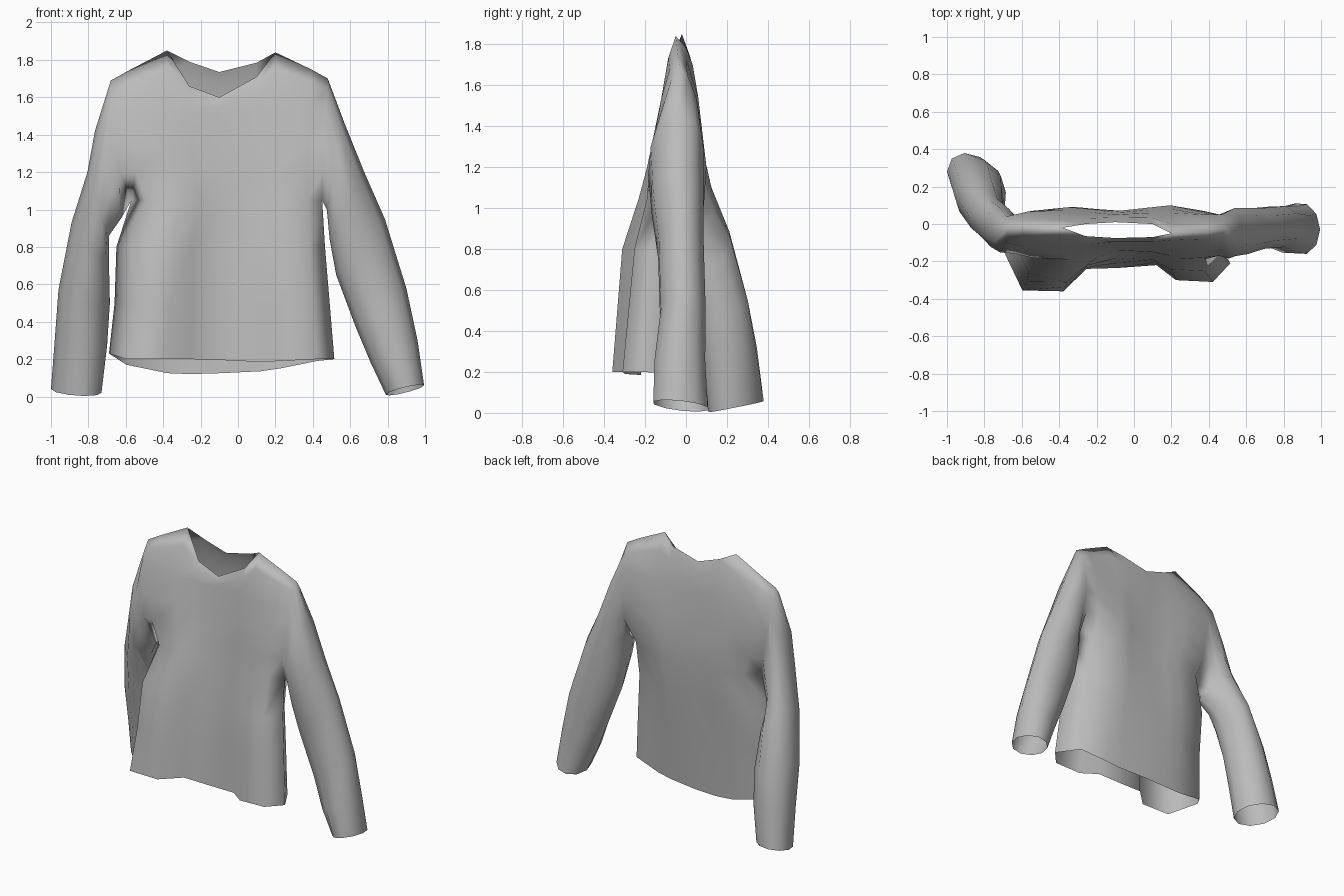
import bpy, bmesh, math
from mathutils import Vector

cube = bpy.data.objects.get("Cube")
if cube:
    bpy.data.objects.remove(cube, do_unlink=True)

# One knitted-fabric colour
fabric = bpy.data.materials.new("grey_fabric")
fabric.use_nodes = True
grey = (0.5, 0.5, 0.5, 1)
fabric.diffuse_color = grey
fabric.node_tree.nodes["Principled BSDF"].inputs["Base Color"].default_value = grey

# Neckline and shoulder line, from the right shoulder to the left one
top_x = [-.68, -.59, -.38, -.26, -.1, .1, .2, .39, .48]
front_top_z = [1.69, 1.74, 1.85, 1.66, 1.6, 1.71, 1.84, 1.75, 1.7]
back_top_z = [1.69, 1.74, 1.85, 1.79, 1.735, 1.785, 1.84, 1.75, 1.7]
front_top_y = [-.03, -.02, -.02, -.065, -.075, -.07, -.05, -.04, -.03]
back_top_y = [-.03, -.02, -.02, .0, .01, .0, -.05, -.04, -.03]
across = [(x - top_x[0]) / (top_x[-1] - top_x[0]) for x in top_x]
last = len(top_x) - 1

# Drape of the cloth (y per column) at key heights
front_drape = [
    (.2, [-.16, -.355, -.36, -.24, -.235, -.22, -.3, -.31, -.21]),
    (.82, [-.07, -.26, -.31, -.22, -.18, -.19, -.24, -.25, -.16]),
    (1.05, [-.03, -.18, -.23, -.18, -.15, -.16, -.19, -.19, -.12]),
    (1.2, [-.16, -.18, -.19, -.16, -.14, -.15, -.17, -.18, -.17]),
    (1.54, [-.1, -.12, -.12, -.11, -.1, -.11, -.12, -.12, -.1])]
back_drape = [
    (.2, [-.16, -.03, .01, .02, .02, .0, -.01, -.05, -.21]),
    (.82, [-.07, .04, .07, .07, .06, .07, .06, -.02, -.16]),
    (1.05, [-.03, .06, .09, .08, .07, .09, .09, .03, -.12]),
    (1.2, [.04, .07, .09, .08, .07, .09, .1, .07, .05]),
    (1.54, [.04, .06, .06, .05, .05, .06, .06, .05, .05])]
hem_front_z = [.23, .2, .2, .2, .195, .185, .19, .2, .2]
hem_back_z = [.23, .17, .125, .12, .125, .135, .15, .19, .2]

# Body rows: height, right edge x, left edge x
rows = [(.2, -.69, .515), (.5, -.66, .49), (.8, -.65, .465),
        (1.05, -.57, .45), (1.2, -.63, .455), (1.36, -.66, .46), (1.54, -.685, .47)]
ARMPIT = 3


def drape_at(keys, z, col):
    for (z0, a), (z1, b) in zip(keys, keys[1:]):
        if z <= z1:
            return a[col] + (b[col] - a[col]) * (z - z0) / (z1 - z0)


bm = bmesh.new()


def sheet(drape, hem_z, top_z, top_y, side, shared=None):
    """Grid of body vertices; seam vertices are reused from the other sheet."""
    grid = []
    for r, (z, right, left) in enumerate(rows):
        line = []
        for c, f in enumerate(across):
            if shared and r <= ARMPIT and c in (0, last):
                line.append(shared[r][c])
                continue
            height = hem_z[c] if r == 0 else z
            line.append(bm.verts.new((right + (left - right) * f,
                                      drape_at(drape, z, c), height)))
        grid.append(line)
    tops = [Vector(p) for p in zip(top_x, top_y, top_z)]
    # Rounded row just under the shoulders
    bulge = Vector((0, side * .012, 0))
    grid.append([bm.verts.new(v.co.lerp(t, .65) + bulge)
                 for v, t in zip(grid[-1], tops)])
    shoulder = (0, 1, 2, last - 2, last - 1, last)
    grid.append([shared[-1][c] if shared and c in shoulder else bm.verts.new(t)
                 for c, t in enumerate(tops)])
    for low, high in zip(grid, grid[1:]):
        for c in range(last):
            bm.faces.new((low[c], low[c + 1], high[c + 1], high[c]))
    return grid


front = sheet(front_drape, hem_front_z, front_top_z, front_top_y, -1)
back = sheet(back_drape, hem_back_z, back_top_z, back_top_y, 1, front)


def sleeve(col, rings):
    """Loft from the armhole through rings of (outer, inner, half depth, tilt)."""
    upper = range(ARMPIT + 1, len(front) - 1)
    loop = ([front[-1][col]] + [front[r][col] for r in reversed(upper)]
            + [front[ARMPIT][col]] + [back[r][col] for r in upper])
    n = len(loop)
    for outer, inner, depth, tilt in rings:
        outer, inner = Vector(outer), Vector(inner)
        mid, half = (outer + inner) / 2, (outer - inner) / 2
        toward_front = Vector((0, -depth, -tilt))
        ring = []
        for i in range(n):
            a = math.tau * i / n
            ring.append(bm.verts.new(mid + half * math.cos(a)
                                     + toward_front * math.sin(a)))
        for i in range(n):
            j = (i + 1) % n
            bm.faces.new((loop[i], loop[j], ring[j], ring[i]))
        loop = ring


# Left sleeve hangs straight down
sleeve(last, [
    ((.57, -.03, 1.46), (.475, -.07, 1.0), .135, 0),
    ((.675, -.03, 1.2), (.49, -.05, .84), .13, 0),
    ((.785, -.02, .95), (.525, -.03, .65), .115, 0),
    ((.9, -.01, .58), (.63, -.02, .37), .115, 0),
    ((.96, -.03, .3), (.71, -.03, .18), .13, 0),
    ((.995, -.03, .06), (.79, -.02, .01), .14, -.015)])

# Right sleeve swings backwards
sleeve(0, [
    ((-.765, -.03, 1.42), (-.62, -.04, .96), .125, .01),
    ((-.805, -.01, 1.2), (-.69, .02, .86), .13, .02),
    ((-.89, .06, .93), (-.69, .1, .72), .145, .03),
    ((-.96, .15, .57), (-.685, .17, .5), .145, .03),
    ((-.98, .22, .3), (-.7, .2, .27), .14, .03),
    ((-1, .28, .04), (-.73, .21, .02), .13, .025)])

# Finish the garment as one open, smooth shell
bmesh.ops.recalc_face_normals(bm, faces=bm.faces)
mesh = bpy.data.meshes.new("sweater")
bm.to_mesh(mesh)
bm.free()
mesh.materials.append(fabric)
for face in mesh.polygons:
    face.use_smooth = True
sweater = bpy.data.objects.new("sweater", mesh)
bpy.context.collection.objects.link(sweater)
